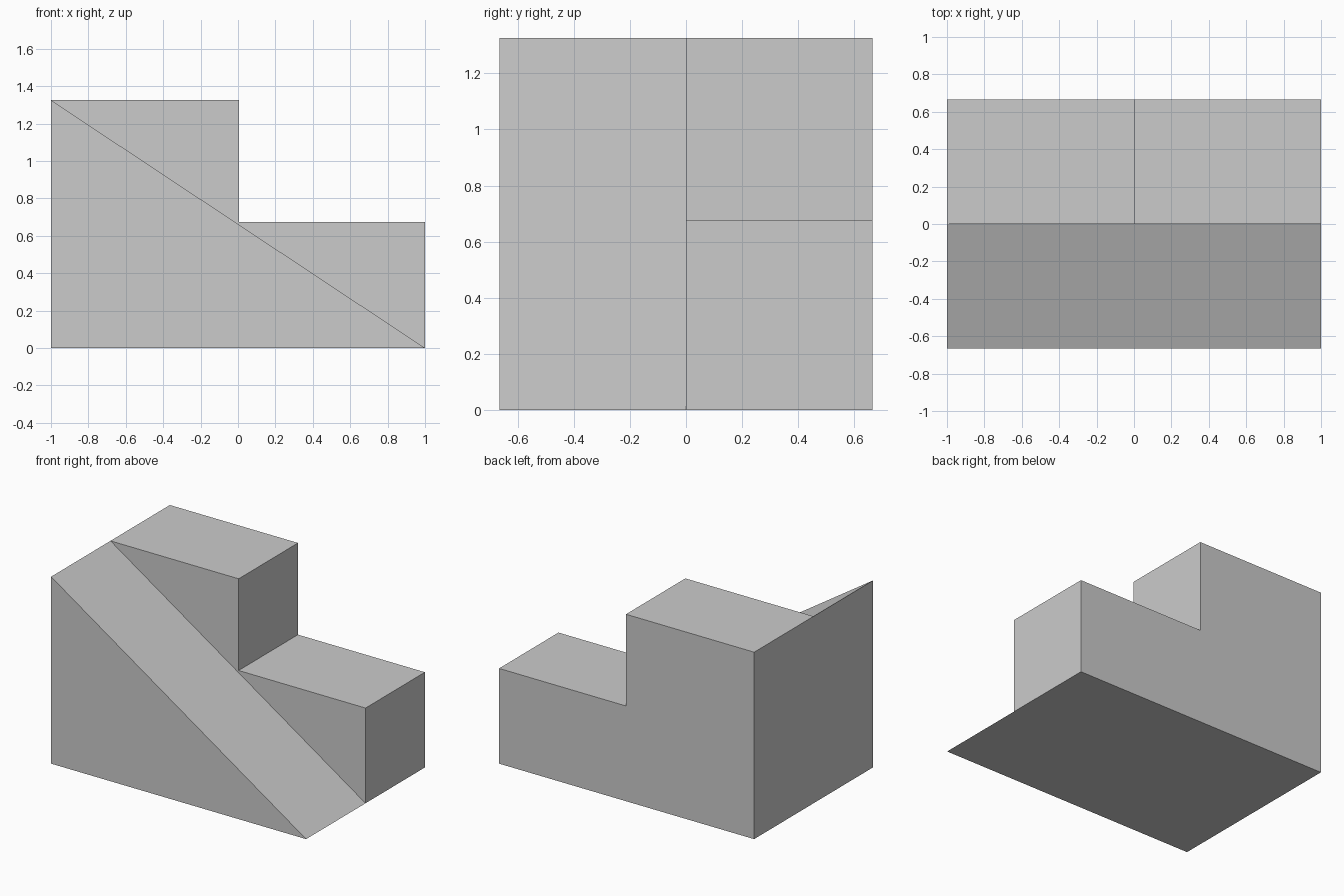
import bpy
import bmesh

# Remove the default cube
cube = bpy.data.objects.get("Cube")
if cube:
    bpy.data.objects.remove(cube, do_unlink=True)

# Single plain grey
GREY = (0.6, 0.6, 0.6, 1.0)
grey = bpy.data.materials.new("light grey")
grey.use_nodes = True
grey.diffuse_color = GREY
grey.node_tree.nodes["Principled BSDF"].inputs["Base Color"].default_value = GREY

HALF_LENGTH, HALF_DEPTH = 1.0, 0.665
HEIGHT, STEP_HEIGHT, STEP_X = 1.325, 0.675, 0.005


def extrude_profile(name, profile, y_front, y_back):
    """Sweep an x-z outline along y into a closed solid."""
    bm = bmesh.new()
    face = bm.faces.new([bm.verts.new((x, y_front, z)) for x, z in profile])
    swept = bmesh.ops.extrude_face_region(bm, geom=[face], use_keep_orig=True)
    verts = [v for v in swept["geom"] if isinstance(v, bmesh.types.BMVert)]
    bmesh.ops.translate(bm, verts=verts, vec=(0, y_back - y_front, 0))
    bmesh.ops.recalc_face_normals(bm, faces=bm.faces)
    mesh = bpy.data.meshes.new(name)
    bm.to_mesh(mesh)
    bm.free()
    mesh.materials.append(grey)
    obj = bpy.data.objects.new(name, mesh)
    bpy.context.collection.objects.link(obj)
    return obj


# Front ramp, falling from right to left
extrude_profile("ramp", [
    (-HALF_LENGTH, 0), (HALF_LENGTH, 0), (-HALF_LENGTH, HEIGHT),
], -HALF_DEPTH, 0)

# Two steps behind the ramp
extrude_profile("steps", [
    (-HALF_LENGTH, 0), (HALF_LENGTH, 0), (HALF_LENGTH, STEP_HEIGHT),
    (STEP_X, STEP_HEIGHT), (STEP_X, HEIGHT), (-HALF_LENGTH, HEIGHT),
], 0, HALF_DEPTH)
